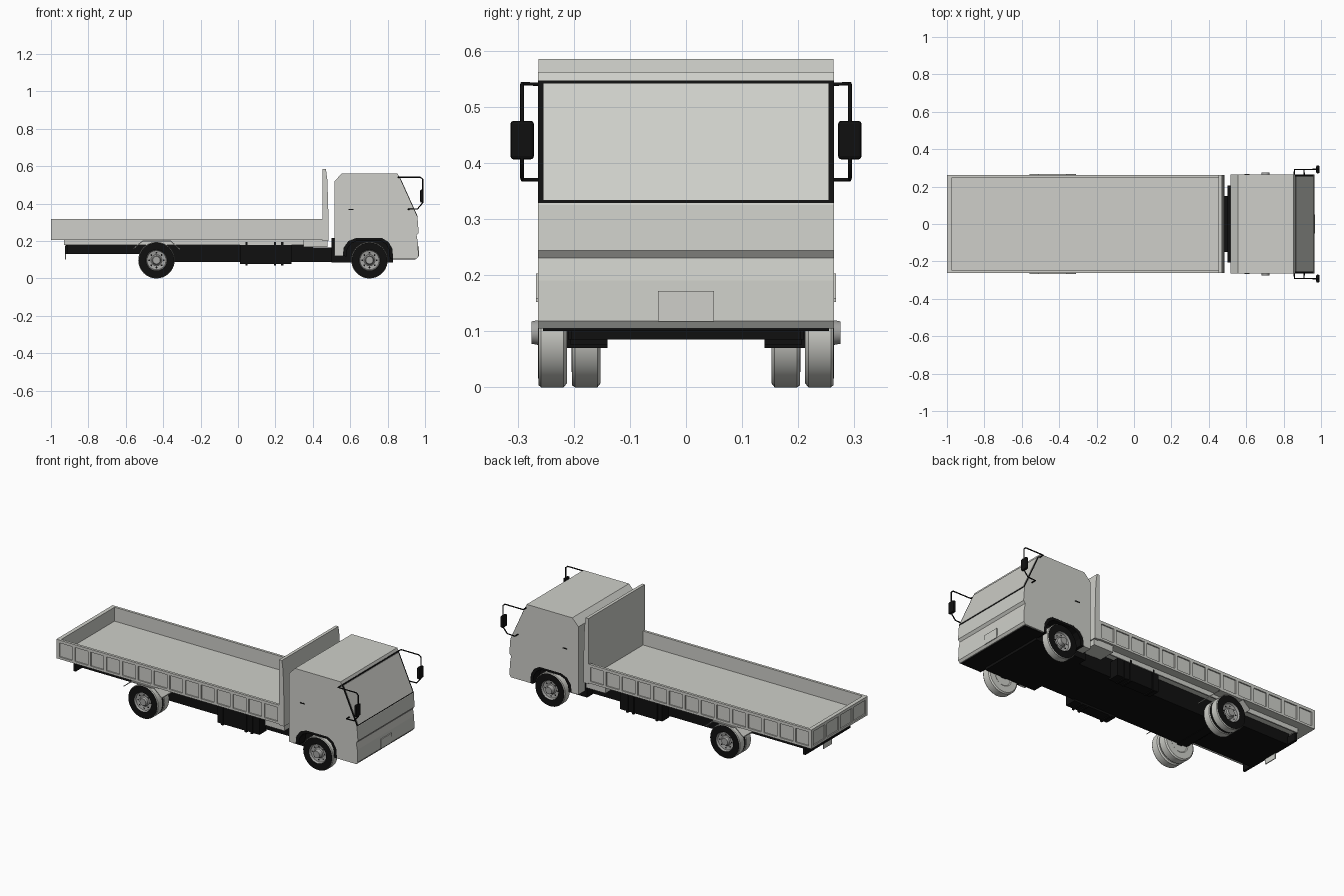
import bpy, bmesh, math
from mathutils import Vector

cube = bpy.data.objects.get("Cube")
if cube:
    bpy.data.objects.remove(cube, do_unlink=True)


def material(name, rgb):
    m = bpy.data.materials.new(name)
    m.use_nodes = True
    m.diffuse_color = (*rgb, 1)
    m.node_tree.nodes["Principled BSDF"].inputs["Base Color"].default_value = (*rgb, 1)
    return m


BODY = material("light grey", (0.62, 0.625, 0.585))
BLACK = material("black", (0.005, 0.005, 0.005))
RIM = material("rim grey", (0.38, 0.38, 0.37))


def finish(bm, name, mats):
    bmesh.ops.recalc_face_normals(bm, faces=bm.faces)
    me = bpy.data.meshes.new(name)
    bm.to_mesh(me)
    bm.free()
    ob = bpy.data.objects.new(name, me)
    bpy.context.collection.objects.link(ob)
    for m in mats:
        me.materials.append(m)
    return ob


def add_box(bm, x0, x1, y0, y1, z0, z1):
    r = bmesh.ops.create_cube(bm, size=1)
    for v in r["verts"]:
        v.co = Vector(((x0 + x1) / 2 + v.co.x * (x1 - x0),
                       (y0 + y1) / 2 + v.co.y * (y1 - y0),
                       (z0 + z1) / 2 + v.co.z * (z1 - z0)))


def boxes(name, mat, *dims):
    bm = bmesh.new()
    for d in dims:
        add_box(bm, *d)
    return finish(bm, name, [mat])


def prism(name, mat, pts, y0, y1):
    """Side profile in x, z pushed out along y."""
    bm = bmesh.new()
    f = bm.faces.new([bm.verts.new((x, y0, z)) for x, z in pts])
    r = bmesh.ops.extrude_face_region(bm, geom=[f])
    for v in r["geom"]:
        if isinstance(v, bmesh.types.BMVert):
            v.co.y = y1
    return finish(bm, name, [mat])


def tube(name, mat, pts, r):
    cu = bpy.data.curves.new(name, "CURVE")
    cu.dimensions = "3D"
    cu.bevel_depth = r
    cu.bevel_resolution = 1
    cu.use_fill_caps = True
    sp = cu.splines.new("POLY")
    sp.points.add(len(pts) - 1)
    for p, c in zip(sp.points, pts):
        p.co = (*c, 1)
    ob = bpy.data.objects.new(name, cu)
    bpy.context.collection.objects.link(ob)
    cu.materials.append(mat)


# Cab shell with wheel notch, bumper groove and sloped windscreen face
ARCH = [(0.56, 0.12), (0.565, 0.165), (0.59, 0.2), (0.63, 0.216),
        (0.77, 0.216), (0.805, 0.195), (0.825, 0.16), (0.83, 0.105)]
prism("cab", BODY, [(0.516, 0.12)] + ARCH + [
    (0.955, 0.105), (0.965, 0.118), (0.962, 0.19), (0.955, 0.23), (0.966, 0.244),
    (0.96, 0.325), (0.853, 0.562), (0.556, 0.562), (0.516, 0.52)], -0.264, 0.264)
# Groove and sill strips across the nose
boxes("plate_front", BODY, (0.95, 0.968, -0.05, 0.05, 0.117, 0.172))
boxes("cab_floor", BLACK, (0.5, 0.83, -0.205, 0.205, 0.085, 0.216),
      (0.82, 0.95, -0.255, 0.255, 0.1, 0.106))


# Windscreen layers follow the sloped face
def slope(z, off):
    return (0.853 + (0.562 - z) * 0.4515 + off, z)


def screen(name, mat, z0, z1, w, off):
    prism(name, mat, [slope(z0, off), slope(z1, off), slope(z1, -0.003), slope(z0, -0.003)], -w, w)


screen("windscreen_frame", BLACK, 0.328, 0.547, 0.2635, 0.002)
screen("windscreen", BODY, 0.334, 0.541, 0.254, 0.004)

for s, side in ((1, "left"), (-1, "right")):
    # Wheel arch lip
    inner = [(0.703 + (x - 0.703) * 0.86, 0.1 + (z - 0.1) * 0.88) for x, z in ARCH]
    prism("arch_lip_" + side, BLACK, ARCH + inner[::-1], s * 0.2, s * 0.2635)
    # Door handle
    boxes("door_handle_" + side, BLACK, (0.59, 0.618, s * 0.262, s * 0.267, 0.367, 0.372))
    # Mirror and its bracket
    y = s * 0.292
    tube("mirror_arm_" + side, BLACK, [(0.857, s * 0.258, 0.54), (0.857, y, 0.541), (0.975, y, 0.541),
         (0.988, y, 0.53), (0.988, y, 0.405), (0.96, y, 0.372), (0.91, y, 0.37),
         (0.91, s * 0.258, 0.37)], 0.0035)
    m = boxes("mirror_" + side, BLACK, (0.974, 0.992, s * 0.271, s * 0.313, 0.406, 0.475))
    b = m.modifiers.new("Bevel", "BEVEL")
    b.width = 0.006
    b.segments = 2

# Chassis
prism("chassis", BLACK, [(-0.92, 0.13), (-0.53, 0.13), (-0.48, 0.088), (0.83, 0.088),
                         (0.83, 0.165), (0.4, 0.165), (0.4, 0.197), (-0.92, 0.197)], -0.15, 0.15)
boxes("rear_bar", BLACK, (-0.925, -0.91, -0.21, 0.21, 0.13, 0.175))
boxes("plate_rear", BODY, (-0.924, -0.919, -0.04, 0.04, 0.1, 0.135))
boxes("axles", BLACK, (-0.45, -0.42, -0.2, 0.2, 0.085, 0.115),
      (0.69, 0.72, -0.21, 0.21, 0.085, 0.115))

for s, side in ((1, "left"), (-1, "right")):
    # Side tanks with straps
    boxes("tank_" + side, BLACK, (0.01, 0.285, s * 0.14, s * 0.207, 0.076, 0.178),
          *[(x - 0.006, x + 0.006, s * 0.14, s * 0.212, 0.07, 0.195) for x in (0.045, 0.198, 0.236)])
    # Rear mudguard
    g = [(-0.56, 0.155), (-0.51, 0.197), (-0.36, 0.197), (-0.31, 0.152)]
    prism("mudguard_" + side, BODY, g + [(x, z + 0.006) for x, z in g[::-1]], s * 0.15, s * 0.267)
    boxes("under_rail_" + side, BODY, (-0.93, 0.35, s * 0.204, s * 0.212, 0.178, 0.206))

# Load bed: floor, walls, headboard and support
boxes("bed_floor", BODY, (-0.985, 0.46, -0.252, 0.252, 0.205, 0.235))
boxes("subframe", BODY, (-0.93, 0.35, -0.205, 0.205, 0.196, 0.206))
boxes("headboard_base", BODY, (0.35, 0.478, -0.25, 0.25, 0.167, 0.206))
prism("headboard", BODY, [(0.452, 0.2), (0.484, 0.2), (0.484, 0.32), (0.478, 0.525),
                          (0.47, 0.585), (0.452, 0.585)], -0.263, 0.263)
N = 14
step = 1.44 / N
for s, side in ((1, "left"), (-1, "right")):
    a, p, o = s * 0.247, s * 0.255, s * 0.262
    boxes("bed_side_" + side, BODY, (-0.995, 0.455, a, p, 0.205, 0.316),
          (-1, 0.455, a, o, 0.3, 0.317), (-1, 0.455, a, o, 0.205, 0.218),
          *[(-1 + i * step, -1 + i * step + 0.018, a, o, 0.21, 0.31) for i in range(N + 1)])
boxes("tailgate", BODY, (-0.993, -0.977, -0.255, 0.255, 0.205, 0.316),
      (-1, -0.977, -0.262, 0.262, 0.3, 0.317), (-1, -0.977, -0.262, 0.262, 0.205, 0.218),
      *[(-1, -0.98, -0.262 + i * 0.1265, -0.244 + i * 0.1265, 0.21, 0.31) for i in range(5)])


# Wheels: spun half-section, pale tread, black outer wall, grey rim
def wheel(name, x, s, y_in, hub):
    prof = [(0, 0.004), (0.05, 0.004), (0.055, 0), (0.09, 0), (0.0975, 0.006), (0.0975, 0.046),
            (0.094, 0.051), (0.056, 0.052), (0.051, 0.04), (0.03, 0.036),
            (0.024, 0.04), (0.02, hub), (0, hub)]
    mats = [0] * 6 + [1] + [2] * 5
    n = 40
    bm = bmesh.new()
    rings = []
    for r, t in prof:
        y = s * (y_in + t)
        if r == 0:
            rings.append([bm.verts.new((x, y, 0.0975))] * n)
        else:
            rings.append([bm.verts.new((x + r * math.cos(2 * math.pi * k / n), y,
                                        0.0975 + r * math.sin(2 * math.pi * k / n))) for k in range(n)])
    for j in range(len(prof) - 1):
        for k in range(n):
            q = [rings[j][k], rings[j][(k + 1) % n], rings[j + 1][(k + 1) % n], rings[j + 1][k]]
            f = bm.faces.new(list(dict.fromkeys(q)))
            f.material_index = mats[j]
    # Vent holes as thin dark plates
    for k in range(8):
        t = 2 * math.pi * k / 8
        c = Vector((x + 0.039 * math.cos(t), s * (y_in + 0.0395), 0.0975 + 0.039 * math.sin(t)))
        vs = [bm.verts.new(c + Vector((0.005 * math.cos(i * math.pi / 4), 0,
                                       0.005 * math.sin(i * math.pi / 4)))) for i in range(8)]
        f = bm.faces.new(vs)
        f.material_index = 1
    ob = finish(bm, name, [BODY, BLACK, RIM])
    bpy.ops.object.select_all(action="DESELECT")
    ob.select_set(True)
    bpy.context.view_layer.objects.active = ob
    bpy.ops.object.shade_smooth_by_angle(angle=math.radians(30))


for s, side in ((1, "left"), (-1, "right")):
    wheel("front_wheel_" + side, 0.703, s, 0.212, 0.063)
    wheel("rear_outer_wheel_" + side, -0.436, s, 0.212, 0.052)
    wheel("rear_inner_wheel_" + side, -0.436, s, 0.152, 0.045)
